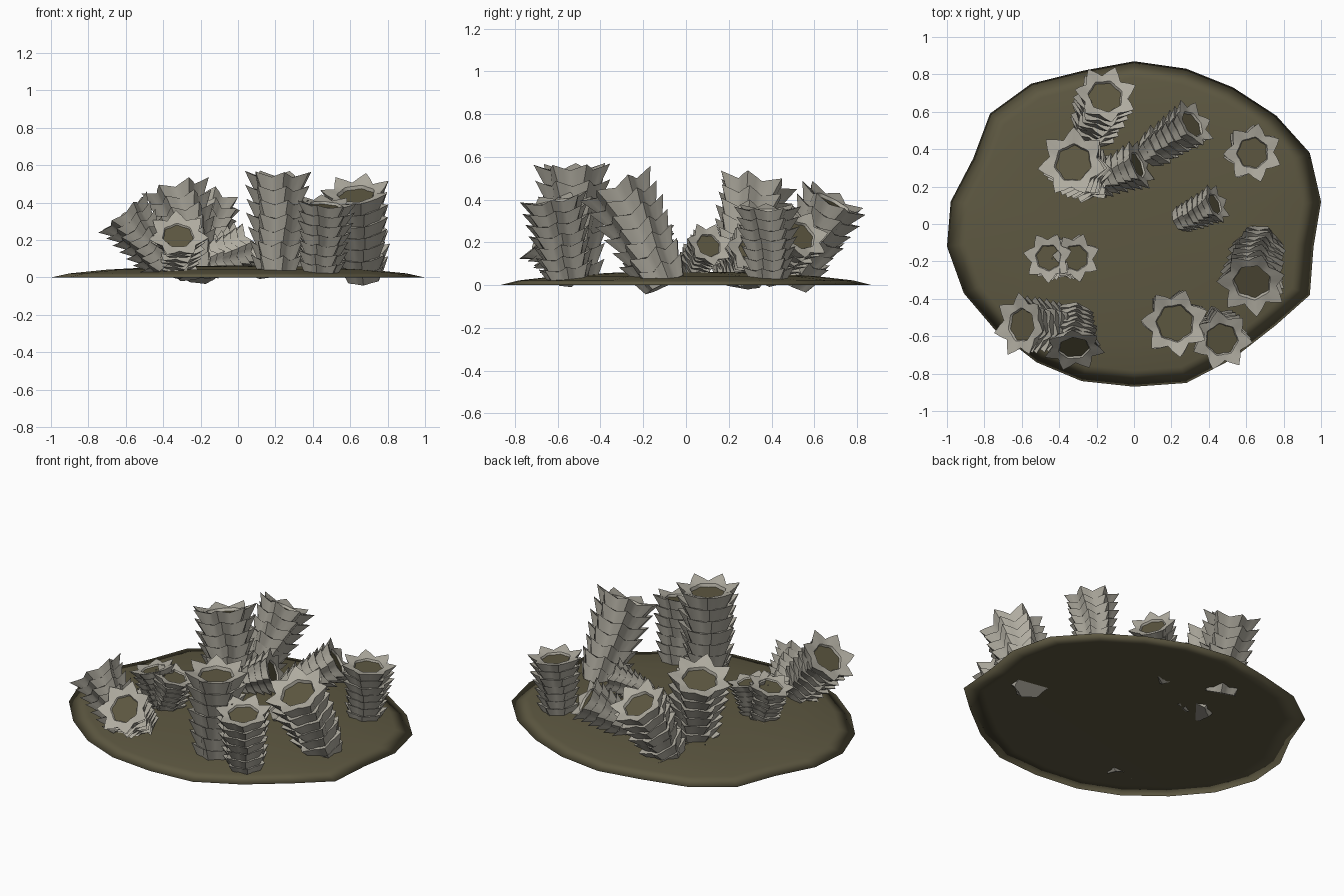
import bpy, bmesh, math, random
from mathutils import Vector

random.seed(4)
cube = bpy.data.objects.get("Cube")
if cube:
    bpy.data.objects.remove(cube)


def material(name, rgb):
    m = bpy.data.materials.new(name)
    m.use_nodes = True
    m.diffuse_color = (*rgb, 1)
    bsdf = next(n for n in m.node_tree.nodes if n.type == 'BSDF_PRINCIPLED')
    bsdf.inputs["Base Color"].default_value = (*rgb, 1)
    bsdf.inputs["Roughness"].default_value = 0.8
    return m


shell = material("pale shell grey", (0.43, 0.41, 0.35))
olive = material("dark olive", (0.11, 0.097, 0.053))


def finish(bm, name, mats, angle=None):
    bmesh.ops.recalc_face_normals(bm, faces=bm.faces)
    me = bpy.data.meshes.new(name)
    bm.to_mesh(me)
    bm.free()
    for m in mats:
        me.materials.append(m)
    ob = bpy.data.objects.new(name, me)
    bpy.context.collection.objects.link(ob)
    for p in me.polygons:
        p.use_smooth = True
    if angle:
        bpy.ops.object.select_all(action='DESELECT')
        ob.select_set(True)
        bpy.context.view_layer.objects.active = ob
        bpy.ops.object.shade_smooth_by_angle(angle=math.radians(angle))
    return ob


def bridge(bm, a, b):
    n = len(a)
    return [bm.faces.new((a[i], a[(i + 1) % n], b[(i + 1) % n], b[i])) for i in range(n)]


# Low domed base with an irregular outline
outline = [(0, .87), (.28, .83), (.53, .73), (.76, .58), (.94, .38), (1, .12),
           (.96, -.12), (.94, -.38), (.76, -.54), (.53, -.72), (.28, -.85),
           (0, -.87), (-.28, -.84), (-.52, -.74), (-.74, -.57), (-.91, -.37),
           (-1, -.12), (-.98, .12), (-.86, .35), (-.77, .59), (-.55, .75), (-.27, .82)]
bm = bmesh.new()
rings = [[bm.verts.new((x * s, y * s, z)) for x, y in outline]
         for s, z in ((.88, .003), (1, 0), (.9, .022), (.7, .042), (.4, .058))]
for lo, hi in zip(rings, rings[1:]):
    bridge(bm, lo, hi)
bm.faces.new(rings[0])
top = bm.verts.new((0, 0, .065))
for i, v in enumerate(rings[-1]):
    bm.faces.new((v, rings[-1][(i + 1) % len(outline)], top))
finish(bm, "base", [olive])


# Tube of stacked, flaring seven-pointed cups with a shallow olive mouth
def tube(name, foot, tip, radius, cups=7, points=7):
    foot, tip = Vector(foot), Vector(tip)
    axis = tip - foot
    length = axis.length
    turn = axis.to_track_quat('Z', 'Y')
    start = random.uniform(0, math.tau)
    step = length / cups
    bm = bmesh.new()

    def ring(spike, valley, z, lift, twist):
        verts = []
        for i in range(points * 4):
            a = math.tau * i / (points * 4) + start + twist
            k = (1, .42, 0, .42)[i % 4]
            r = valley + (spike - valley) * k
            p = Vector((r * math.cos(a), r * math.sin(a), z + lift * (k - .4)))
            verts.append(bm.verts.new(foot + turn @ p))
        return verts

    previous = None
    twist = 0
    for c in range(cups):
        size = radius * (.78 + .22 * c / (cups - 1)) * random.uniform(.96, 1.04)
        twist += random.uniform(-.12, .12)
        low = ring(size * .76, size * .67, c * step - step * .12, 0, twist)
        rim = ring(size * 1.06, size * .74, (c + 1) * step, step * .38, twist)
        if previous:
            bridge(bm, previous, low)
        else:
            bm.faces.new(low)
        bridge(bm, low, rim)
        previous = rim
    lip = ring(radius * .58, radius * .52, length - step * .2, 0, twist)
    floor = ring(radius * .55, radius * .48, length - step * .45, 0, twist)
    bridge(bm, previous, lip)
    bridge(bm, lip, floor)
    bm.faces.new(floor).material_index = 1
    finish(bm, name, [shell, olive], 50)


tubes = {
    "tall_front_tube": ((.21, -.52, .03), (.22, -.53, .55), .18),
    "front_left_tube": ((.44, -.55, .03), (.47, -.62, .40), .155),
    "leaning_left_tube": ((.67, -.10, .01), (.63, -.32, .46), .18),
    "back_left_tube": ((.61, .38, .03), (.635, .38, .36), .15),
    "tall_back_tube": ((-.22, .24, .02), (-.33, .33, .47), .18),
    "leaning_back_tube": ((-.22, .49, .02), (-.15, .69, .40), .165),
    "small_back_tube": ((.08, .38, .06), (.32, .54, .24), .135),
    "small_middle_tube": ((-.22, .22, .07), (.03, .32, .17), .13),
    "small_left_tube": ((.24, .02, .08), (.44, .11, .19), .105),
    "leaning_right_tube": ((-.38, -.55, .07), (-.61, -.54, .34), .16),
    "front_right_tube": ((-.33, -.48, .06), (-.32, -.67, .23), .15),
    "right_outer_tube": ((-.40, -.18, .03), (-.46, -.18, .26), .125),
    "right_inner_tube": ((-.36, -.19, .03), (-.31, -.18, .25), .125),
}
for name, spec in tubes.items():
    tube(name, *spec)
